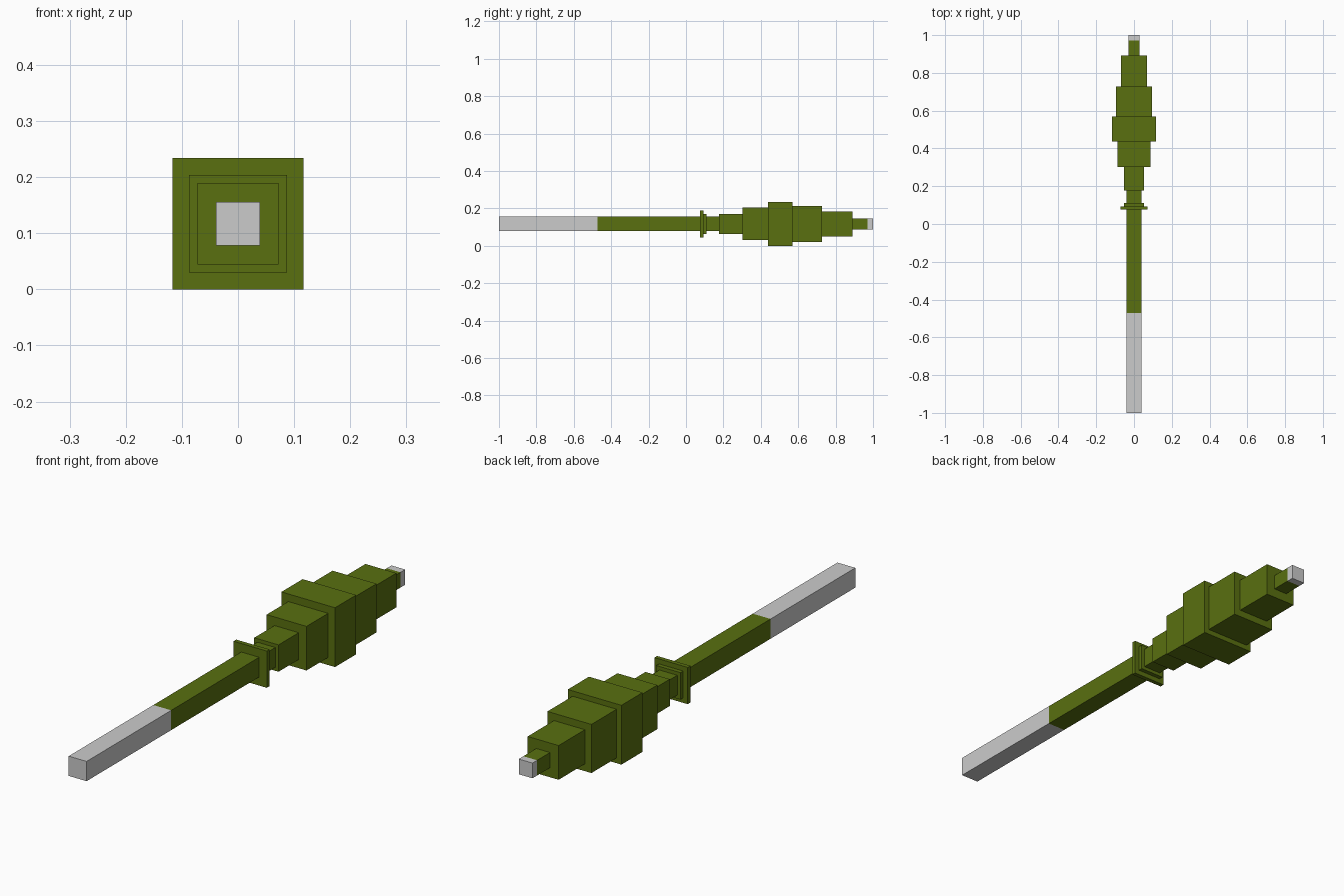
import bpy

if "Cube" in bpy.data.objects:
    bpy.data.objects.remove(bpy.data.objects["Cube"])

AXIS_Z = 0.117  # height of the central axis

green = bpy.data.materials.new("olive_green")
green.diffuse_color = (0.10, 0.16, 0.005, 1)
green.use_nodes = True
green.node_tree.nodes["Principled BSDF"].inputs["Base Color"].default_value = green.diffuse_color


def block(name, y0, y1, half, mat=None):
    """Square bar along y, centred on the axis."""
    bpy.ops.mesh.primitive_cube_add(size=1, location=(0, (y0 + y1) / 2, AXIS_Z))
    ob = bpy.context.object
    ob.name = name
    ob.scale = (2 * half, y1 - y0, 2 * half)
    bpy.ops.object.transform_apply(location=False, rotation=False, scale=True)
    if mat:
        ob.data.materials.append(mat)


# Bare metal ends
block("tail_rod", -1.0, -0.472, 0.039)
block("nose_tip", 0.971, 1.0, 0.030)

# Green shaft with flange and collar
block("shaft", -0.472, 0.177, 0.039, green)
block("flange", 0.076, 0.093, 0.0725, green)
block("collar", 0.093, 0.110, 0.053, green)

# Stepped head
steps = [(0.177, 0.053), (0.303, 0.087), (0.438, 0.117),
         (0.570, 0.096), (0.727, 0.0675), (0.891, 0.030)]
ends = [s[0] for s in steps[1:]] + [0.971]
for i, ((y0, half), y1) in enumerate(zip(steps, ends), 1):
    block(f"head_step_{i}", y0, y1, half, green)
